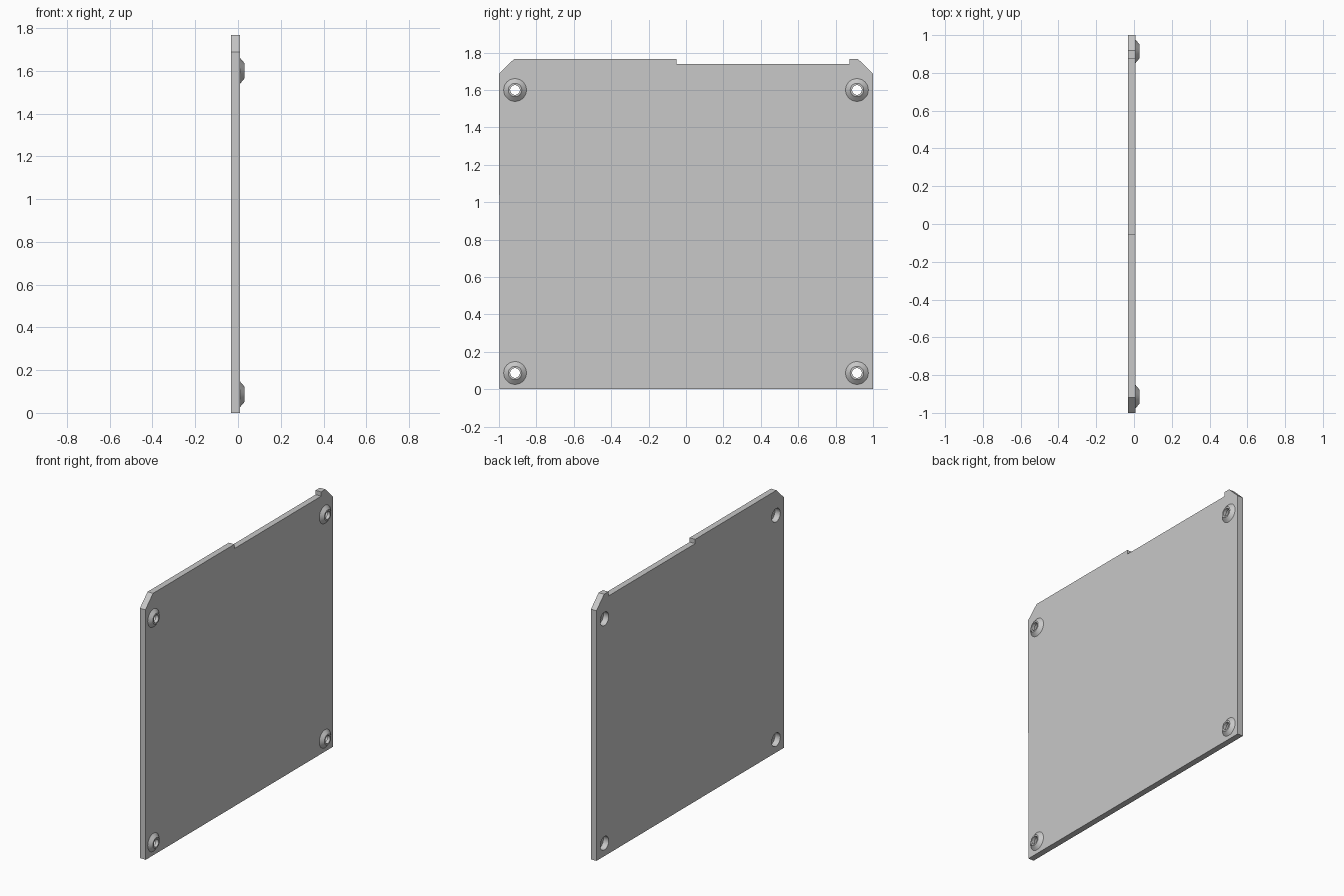
import bpy, bmesh, math
from mathutils import Matrix

if "Cube" in bpy.data.objects:
    bpy.data.objects.remove(bpy.data.objects["Cube"], do_unlink=True)

BACK, FACE, TIP = -0.032, 0.009, 0.03
HOLES = [(y, z) for y in (-0.914, 0.914) for z in (0.087, 1.6)]

grey = bpy.data.materials.new("light grey")
grey.use_nodes = True
GREY = (0.58, 0.58, 0.58, 1)
grey.diffuse_color = GREY
grey.node_tree.nodes["Principled BSDF"].inputs["Base Color"].default_value = GREY


def make_object(name, bm):
    bmesh.ops.recalc_face_normals(bm, faces=bm.faces)
    mesh = bpy.data.meshes.new(name)
    bm.to_mesh(mesh)
    bm.free()
    mesh.materials.append(grey)
    obj = bpy.data.objects.new(name, mesh)
    bpy.context.collection.objects.link(obj)
    return obj


def smooth(obj):
    bpy.ops.object.select_all(action='DESELECT')
    obj.select_set(True)
    bpy.context.view_layer.objects.active = obj
    bpy.ops.object.shade_smooth_by_angle(angle=math.radians(30))


# Panel: outline with clipped top corners and a shallow notch, extruded in x
outline = [(-0.996, 0), (1, 0), (1, 1.687), (0.918, 1.767), (0.873, 1.767),
           (0.873, 1.738), (-0.052, 1.738), (-0.052, 1.767), (-0.918, 1.767), (-1, 1.687)]
bm = bmesh.new()
face = bm.faces.new([bm.verts.new((BACK, y, z)) for y, z in outline])
grown = bmesh.ops.extrude_face_region(bm, geom=[face])["geom"]
bmesh.ops.translate(bm, vec=(FACE - BACK, 0, 0),
                    verts=[v for v in grown if isinstance(v, bmesh.types.BMVert)])
panel = make_object("panel", bm)

# Screw holes through the panel
bm = bmesh.new()
for y, z in HOLES:
    place = Matrix.Translation((0, y, z)) @ Matrix.Rotation(math.pi / 2, 4, 'Y')
    bmesh.ops.create_cone(bm, cap_ends=True, segments=48, radius1=0.045,
                          radius2=0.045, depth=0.2, matrix=place)
cutter = make_object("hole_cutter", bm)
cutter.hide_render = True
cut = panel.modifiers.new("holes", 'BOOLEAN')
cut.operation = 'DIFFERENCE'
cut.object = cutter
bpy.context.view_layer.objects.active = panel
bpy.ops.object.modifier_apply(modifier=cut.name)
bpy.data.objects.remove(cutter, do_unlink=True)
smooth(panel)

# Raised tapered bosses, turned around the hole axis
profile = [(FACE - 0.001, 0.062), (TIP, 0.036), (TIP, 0.026), (FACE - 0.001, 0.026)]
for i, (y, z) in enumerate(HOLES):
    bm = bmesh.new()
    verts = [bm.verts.new((x, r, 0)) for x, r in profile]
    edges = [bm.edges.new((verts[k - 1], verts[k])) for k in range(len(verts))]
    bmesh.ops.spin(bm, geom=verts + edges, cent=(0, 0, 0), axis=(1, 0, 0),
                   angle=math.tau, steps=48, use_merge=True)
    bmesh.ops.remove_doubles(bm, verts=bm.verts, dist=0.0001)
    bmesh.ops.translate(bm, verts=bm.verts, vec=(0, y, z))
    smooth(make_object(f"screw_boss_{i + 1}", bm))
